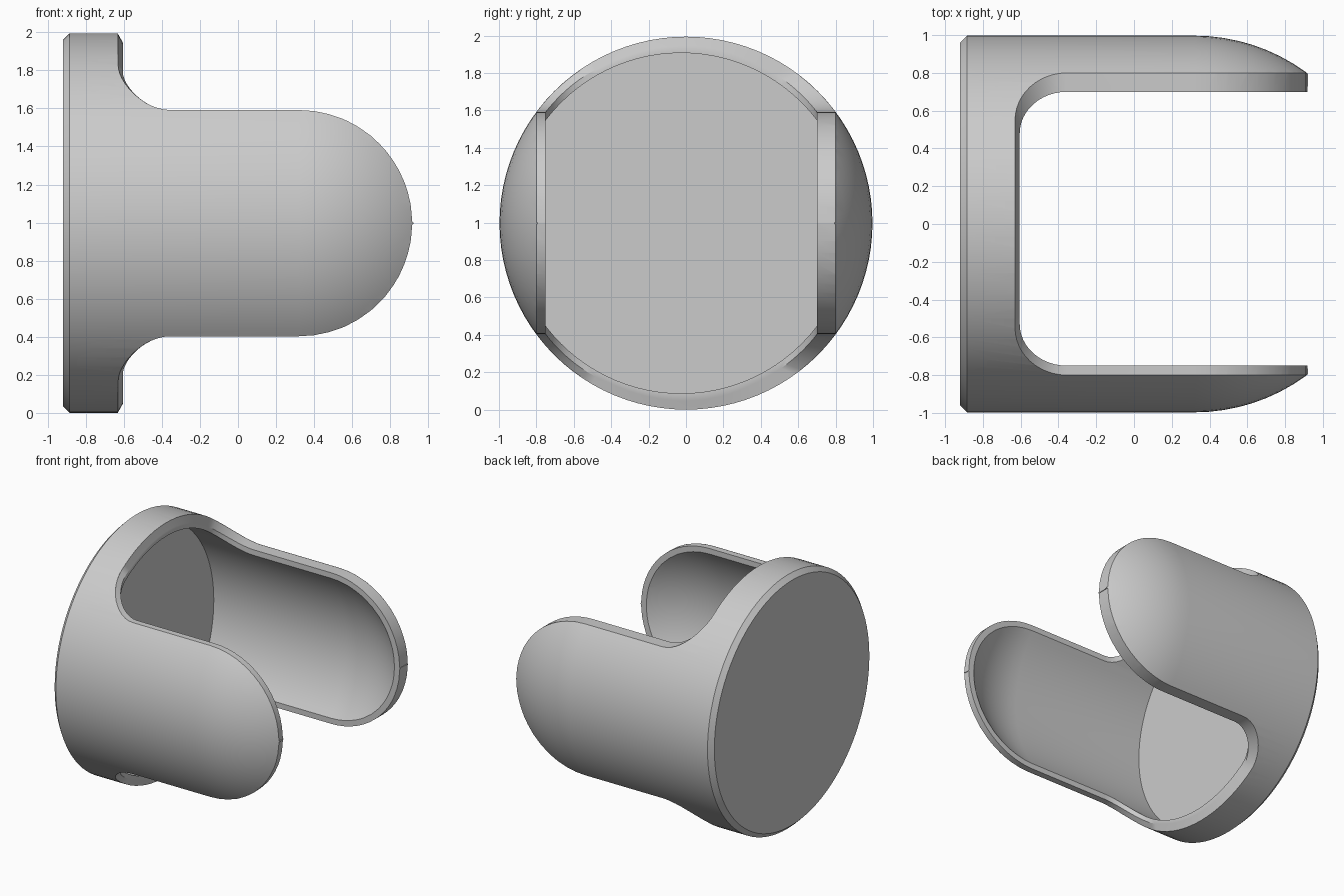
import bpy, bmesh
from math import pi, sin, cos, sqrt, radians

cube = bpy.data.objects.get("Cube")
if cube:
    bpy.data.objects.remove(cube, do_unlink=True)

RADIUS = 0.997    # outer radius of barrel and dome
AXIS_Z = 0.997    # height of the shell's axis
DOME_X = 0.32     # where the straight barrel turns into a dome
WIDE_Y = 0.8      # half width of the opening at the outer skin
FILLET_X = -0.355  # where the arms start to curve into the base ring


def make_object(name, bm):
    bmesh.ops.recalc_face_normals(bm, faces=bm.faces)
    mesh = bpy.data.meshes.new(name)
    bm.to_mesh(mesh)
    bm.free()
    obj = bpy.data.objects.new(name, mesh)
    bpy.context.collection.objects.link(obj)
    return obj


def capsule(name, start, radius, chamfer=0.0, shift_y=0.0, segments=96):
    """Flat-bottomed barrel along +x that ends in a hemisphere."""
    profile = [(start, 0.0), (start, radius - chamfer)]
    if chamfer:
        profile.append((start + chamfer, radius))
    rings = 20
    for i in range(rings + 1):
        a = pi / 2 * i / rings
        profile.append((DOME_X + radius * sin(a), radius * cos(a) if i < rings else 0.0))
    bm = bmesh.new()
    verts = [bm.verts.new((x, 0, r)) for x, r in profile]
    edges = [bm.edges.new(pair) for pair in zip(verts, verts[1:])]
    bmesh.ops.spin(bm, geom=verts + edges, cent=(0, 0, 0), axis=(1, 0, 0),
                   angle=2 * pi, steps=segments, use_duplicate=False)
    bmesh.ops.remove_doubles(bm, verts=bm.verts, dist=1e-4)
    bmesh.ops.translate(bm, verts=bm.verts, vec=(0, shift_y, AXIS_Z))
    return make_object(name, bm)


def half_path(side, narrow_y):
    """Wide and narrow wall points of one side, from beyond the tip to the ring's middle."""
    points = [((x, side * WIDE_Y), (x, side * WIDE_Y)) for x in (1.5, 0.922)]
    # Rounded arm end
    for i in range(17):
        x = DOME_X + 0.599 * cos(pi / 2 * i / 16)
        points.append(((x, side * WIDE_Y), (x, side * narrow_y)))
    # Fillet into the base ring
    for i in range(13):
        a = pi / 2 * i / 12
        points.append(((FILLET_X - 0.275 * sin(a), side * (WIDE_Y - 0.25 + 0.25 * cos(a))),
                       (FILLET_X - 0.25 * sin(a), side * (narrow_y - 0.22 + 0.22 * cos(a)))))
    # Straight run along the ring
    (wide_x, wide_y), (narrow_x, ring_y) = points[-1]
    for i in range(1, 12):
        t = 1 - i / 11.5
        points.append(((wide_x, wide_y * t), (narrow_x, ring_y * t)))
    return points


def edge_height(x, y):
    """Height of the outer skin above the axis at a point of the opening."""
    square = RADIUS ** 2 - y * y - max(0.0, x - DOME_X) ** 2
    return max(0.004, 0.997 * sqrt(max(0.0, square)))


def stepped_slot(name):
    """Vertical cutter that is wide outside and narrower inside, leaving a lip."""
    bm = bmesh.new()
    columns = []
    for wide, narrow in half_path(1, 0.70) + half_path(-1, 0.75)[::-1]:
        outer = edge_height(*wide)
        ring = min(1.0, max(0.0, (outer - 0.6) / 0.3))
        inner = 0.97 * outer if outer < 0.01 else outer - 0.045 * ring
        upper = [(wide, 1.2), (wide, outer), (narrow, inner)]
        lower = [(point, -z) for point, z in reversed(upper)]
        columns.append([bm.verts.new((*point, AXIS_Z + z)) for point, z in upper + lower])
    for a, b in zip(columns, columns[1:] + columns[:1]):
        for i in range(len(a) - 1):
            bm.faces.new((a[i], a[i + 1], b[i + 1], b[i]))
    for row in (0, -1):
        bm.faces.new([column[row] for column in columns])
    return make_object(name, bm)


def cut(target, tool):
    """Subtract the tool and discard it."""
    mod = target.modifiers.new("cut", "BOOLEAN")
    mod.operation, mod.object, mod.solver = "DIFFERENCE", tool, "EXACT"
    depsgraph = bpy.context.evaluated_depsgraph_get()
    mesh = bpy.data.meshes.new_from_object(target.evaluated_get(depsgraph))
    target.modifiers.clear()
    target.data = mesh
    bpy.data.objects.remove(tool, do_unlink=True)


# Outer skin, hollow with a flat floor, then the lipped opening between the arms
shell = capsule("two_armed_shell", -0.92, RADIUS, chamfer=0.035)
cut(shell, capsule("cavity", -0.83, 0.91, shift_y=-0.025))
cut(shell, stepped_slot("opening"))

# Plain grey finish
grey = bpy.data.materials.new("plain_grey")
grey.use_nodes = True
colour = (0.6, 0.6, 0.6, 1.0)
grey.diffuse_color = colour
grey.node_tree.nodes["Principled BSDF"].inputs["Base Color"].default_value = colour
shell.data.materials.clear()
shell.data.materials.append(grey)
for poly in shell.data.polygons:
    poly.material_index = 0

bpy.ops.object.select_all(action="DESELECT")
shell.select_set(True)
bpy.context.view_layer.objects.active = shell
bpy.ops.object.shade_smooth_by_angle(angle=radians(30))
